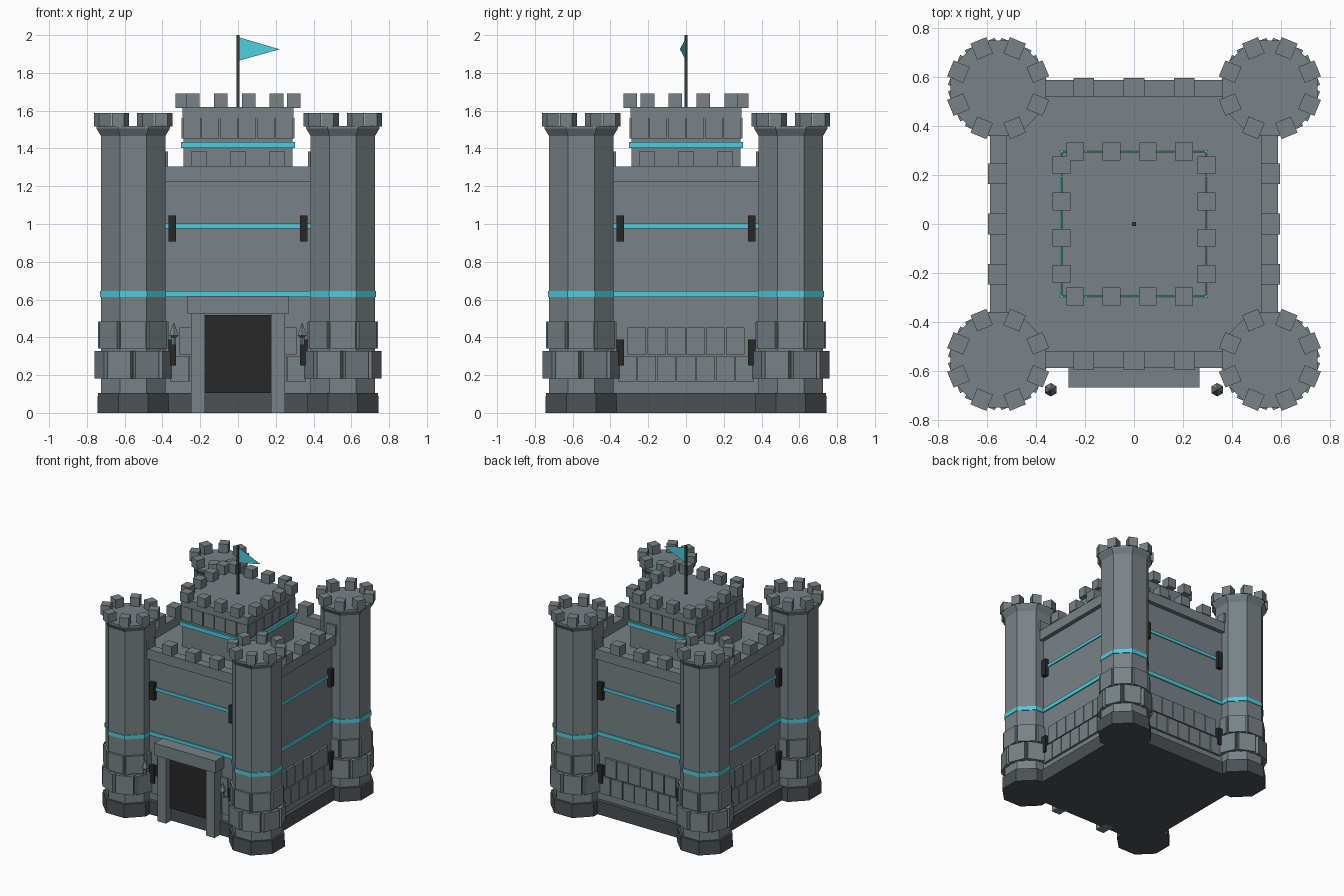
import bpy, bmesh, math
from mathutils import Matrix, Vector

if "Cube" in bpy.data.objects:
    bpy.data.objects.remove(bpy.data.objects["Cube"])


def mat(name, col):
    m = bpy.data.materials.new(name)
    m.diffuse_color = (*col, 1)
    m.use_nodes = True
    m.node_tree.nodes["Principled BSDF"].inputs["Base Color"].default_value = m.diffuse_color
    return m


STONE = mat("grey stone", (0.188, 0.223, 0.238))
DARK = mat("dark plinth stone", (0.072, 0.082, 0.089))
BLACK = mat("black opening", (0.022, 0.022, 0.023))
TEAL = mat("teal trim", (0.075, 0.61, 0.72))
POLE = mat("pole grey", (0.04, 0.046, 0.052))

T = 0.555                                     # tower centre offset and wall plane
TOWERS = [(sx * T, sy * T) for sx in (-1, 1) for sy in (-1, 1)]


def box(bm, x0, x1, y0, y1, z0, z1, m=Matrix()):
    c = Vector(((x0 + x1) / 2, (y0 + y1) / 2, (z0 + z1) / 2))
    bmesh.ops.create_cube(bm, size=1, matrix=m @ Matrix.Translation(c) @
                          Matrix.Diagonal((x1 - x0, y1 - y0, z1 - z0, 1)))


def lathe(bm, cx, cy, profile, n=8):
    """n-sided solid through (flat-to-centre distance, height) pairs"""
    rings = []
    for a, z in profile:
        r = a / math.cos(math.pi / n)
        rings.append([bm.verts.new((cx + r * math.cos((k + .5) * 2 * math.pi / n),
                                    cy + r * math.sin((k + .5) * 2 * math.pi / n), z))
                      for k in range(n)])
    for lo, hi in zip(rings, rings[1:]):
        for k in range(n):
            j = (k + 1) % n
            bm.faces.new((lo[k], lo[j], hi[j], hi[k]))
    bm.faces.new(rings[0][::-1])
    bm.faces.new(rings[-1])


def finish(name, bm, material):
    me = bpy.data.meshes.new(name)
    bm.to_mesh(me)
    bm.free()
    me.materials.append(material)
    ob = bpy.data.objects.new(name, me)
    bpy.context.collection.objects.link(ob)


def turn(deg, x=0, y=0):
    return Matrix.Translation((x, y, 0)) @ Matrix.Rotation(math.radians(deg), 4, 'Z')


SIDES = [turn(a) for a in (0, 90, 180, 270)]

# main block and its plinth
bm = bmesh.new()
box(bm, -T, T, -T, T, 0.1, 1.235)
finish("main_walls", bm, STONE)
bm = bmesh.new()
box(bm, -0.585, 0.585, -0.585, 0.585, 0, 0.106)
finish("wall_plinth", bm, DARK)

# parapet and merlons on each wall
bm = bmesh.new()
for s in SIDES:
    box(bm, -T, T, -0.588, -0.52, 1.225, 1.305, s)
finish("wall_parapet", bm, STONE)
bm = bmesh.new()
for s in SIDES:
    for i in range(-2, 3):
        x = i * 0.206
        box(bm, x - .042, x + .042, -0.596, -0.518, 1.305, 1.383, s)
finish("wall_merlons", bm, STONE)

# teal bands around the walls
bm = bmesh.new()
for h, z0, z1 in ((0.564, 0.613, 0.645), (0.563, 0.977, 1.002)):
    for s in SIDES:
        box(bm, -h, h, -h, -0.54, z0, z1, s)
finish("wall_bands", bm, TEAL)

# raised bricks on the walls, two staggered rows
bm = bmesh.new()
for s in SIDES:
    for n, z0, z1 in ((7, 0.165, 0.302), (6, 0.31, 0.453)):
        for i in range(n):
            x = (i - (n - 1) / 2) * 0.104
            box(bm, x - .049, x + .049, -0.573, -0.54, z0, z1, s)
finish("wall_bricks", bm, STONE)

# arrow slits near the wall ends
bm = bmesh.new()
for s in SIDES:
    for x in (-0.348, 0.348):
        for z0, z1 in ((0.25, 0.388), (0.908, 1.045)):
            box(bm, x - .021, x + .021, -0.585, -0.54, z0, z1, s)
finish("arrow_slits", bm, BLACK)

# octagonal corner towers
parts = {
    "tower_bases": (DARK, [(0.19, 0), (0.187, 0.106)]),
    "tower_shafts": (STONE, [(0.17, 0.1), (0.17, 1.48)]),
    "tower_bands": (TEAL, [(0.175, 0.613), (0.175, 0.645)]),
    "tower_crowns": (STONE, [(0.17, 1.465), (0.194, 1.505), (0.194, 1.52)]),
}
for name, (m, prof) in parts.items():
    bm = bmesh.new()
    for x, y in TOWERS:
        lathe(bm, x, y, prof)
    finish(name, bm, m)

# tower merlons at the eight corners, bricks in two staggered rows
bm = bmesh.new()
bricks = bmesh.new()
for x, y in TOWERS:
    for k in range(8):
        a = turn(k * 45, x, y)
        b = turn(k * 45 + 22.5, x, y)
        box(bm, 0.14, 0.211, -.035, .035, 1.515, 1.588, b)
        box(bricks, 0.16, 0.186, -.066, .066, 0.342, 0.483, a)
        box(bricks, 0.165, 0.195, -.066, .066, 0.182, 0.328, b)
finish("tower_merlons", bm, STONE)
finish("tower_bricks", bricks, STONE)

# inner keep
bm = bmesh.new()
box(bm, -.288, .288, -.288, .288, 1.22, 1.57)
box(bm, -.295, .295, -.295, .295, 1.56, 1.62)
finish("keep", bm, STONE)
bm = bmesh.new()
box(bm, -.302, .302, -.302, .302, 1.402, 1.434)
finish("keep_band", bm, TEAL)
bm = bmesh.new()
for s in SIDES:
    for i in range(6):
        x = (i - 2.5) * 0.098
        box(bm, x - .046, x + .046, -.299, -.28, 1.452, 1.56, s)
finish("keep_bricks", bm, STONE)
bm = bmesh.new()
for i in range(4):
    u = -0.24 + 0.148 * i
    for e in (-0.296, 0.296):
        for x, y in ((u, e), (e, -u)):
            box(bm, x - .036, x + .036, y - .036, y + .036, 1.615, 1.69)
finish("keep_merlons", bm, STONE)

# gate
bm = bmesh.new()
for s in (-1, 1):
    x = s * 0.213
    box(bm, x - .037, x + .037, -0.65, -0.54, 0, 0.53)
box(bm, -.268, .268, -0.667, -0.54, 0.524, 0.62)
finish("gate_frame", bm, STONE)
bm = bmesh.new()
box(bm, -.178, .178, -0.6, -0.54, 0.104, 0.517)
finish("gate_door", bm, BLACK)

# torches beside the gate
bm = bmesh.new()
for x in (-0.34, 0.34):
    lathe(bm, x, -0.677, [(.011, .36), (.013, .40), (.024, .41), (.018, .43), (.002, .475)], 6)
finish("gate_torches", bm, STONE)

# flag pole and pennant
bm = bmesh.new()
box(bm, -.009, .009, -.009, .009, 1.61, 2.0)
finish("flag_pole", bm, POLE)
bm = bmesh.new()
bm.faces.new([bm.verts.new(p) for p in ((.006, 0, 1.865), (.22, -.032, 1.925), (.006, 0, 1.988))])
finish("pennant", bm, TEAL)
